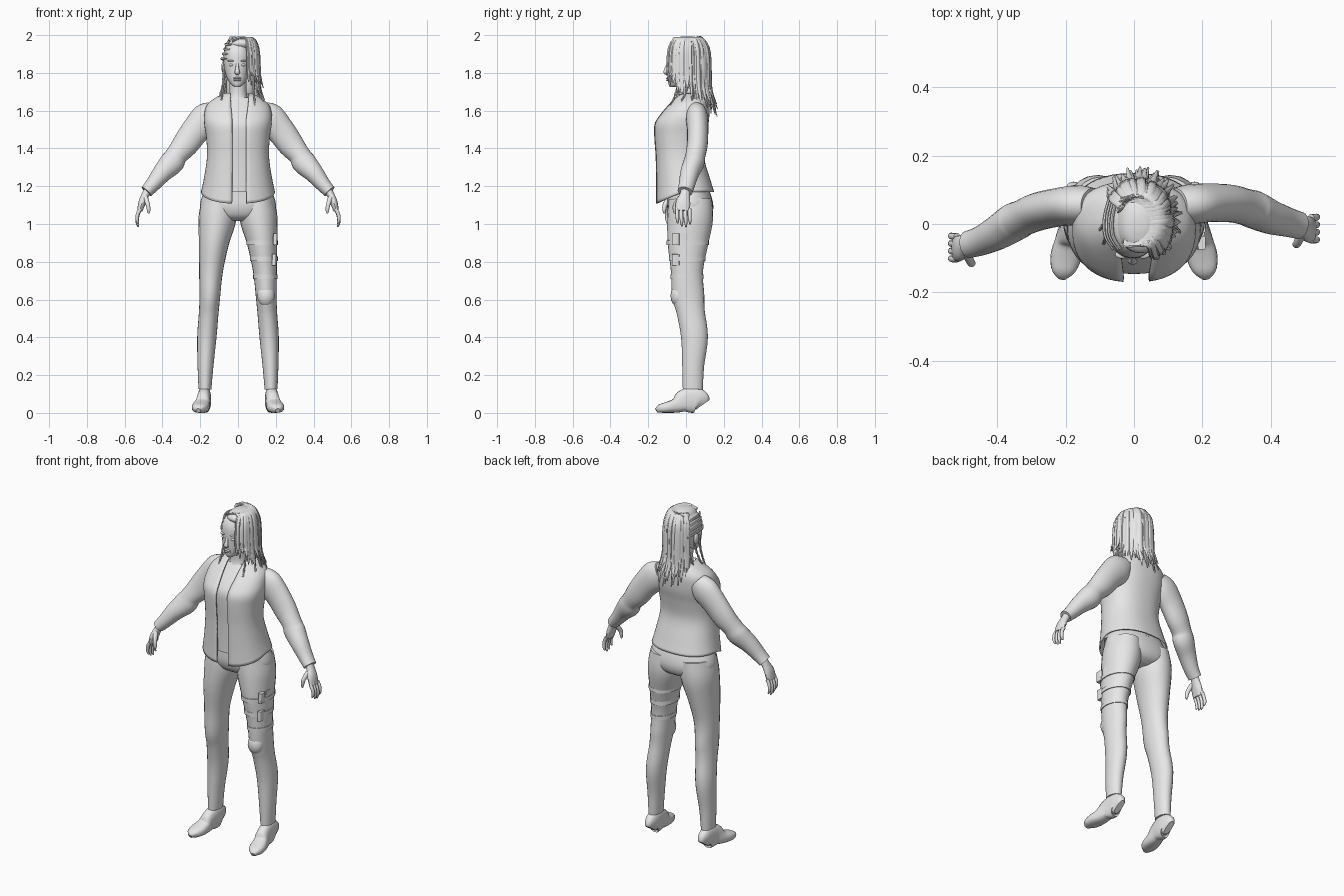
import bpy
import bmesh
import math
import random
from mathutils import Vector

random.seed(4)
default = bpy.data.objects.get("Cube")
if default:
    bpy.data.objects.remove(default, do_unlink=True)

grey = bpy.data.materials.new("plain grey")
grey.use_nodes = True
grey.diffuse_color = (0.8, 0.8, 0.8, 1)
grey.node_tree.nodes["Principled BSDF"].inputs["Base Color"].default_value = grey.diffuse_color
parts = []


def smooth(rows, steps):
    """Catmull-Rom interpolation through rows of numbers."""
    result = []
    last = len(rows) - 1
    for i in range(last):
        a, b, c, d = rows[max(i - 1, 0)], rows[i], rows[i + 1], rows[min(i + 2, last)]
        for k in range(steps):
            t = k / steps
            result.append([q + t * (r - p) / 2 + t * t * (p - 2.5 * q + 2 * r - s / 2)
                           + t ** 3 * (1.5 * (q - r) + (s - p) / 2)
                           for p, q, r, s in zip(a, b, c, d)])
    result.append(list(rows[-1]))
    return result


def oval(t, power):
    def bend(v):
        return math.copysign(abs(v) ** (2 / power), v)
    return bend(math.sin(t)), -bend(math.cos(t))


def stack(rows, power=2.2, sides=32, steps=4):
    """Horizontal rings from rows of height, x limits and y limits."""
    rings = []
    for z, left, right, front, back in smooth(rows, steps):
        ring = []
        for i in range(sides):
            u, v = oval(math.tau * i / sides, power)
            ring.append(Vector(((left + right) / 2 + u * (right - left) / 2,
                                (front + back) / 2 + v * (back - front) / 2, z)))
        rings.append(ring)
    return rings


def tube(rows, across=(0, 1, 0), sides=16, steps=4, power=2):
    """Rings square to a path; rows hold a point, a depth and a width along 'across'."""
    rows = smooth(rows, steps)
    points = [Vector(r[:3]) for r in rows]
    rings = []
    for i, row in enumerate(rows):
        along = (points[min(i + 1, len(rows) - 1)] - points[max(i - 1, 0)]).normalized()
        wide = Vector(across)
        wide = (wide - along * wide.dot(along)).normalized()
        deep = wide.cross(along)
        ring = []
        for k in range(sides):
            u, v = oval(math.tau * k / sides, power)
            ring.append(points[i] + deep * row[3] * u + wide * row[4] * v)
        rings.append(ring)
    return rings


def build(name, shells, closed=True):
    bm = bmesh.new()
    for rings in shells:
        loops = [[bm.verts.new(p) for p in ring] for ring in rings]
        count = len(loops[0])
        for low, high in zip(loops, loops[1:]):
            for i in range(count if closed else count - 1):
                j = (i + 1) % count
                bm.faces.new((low[i], low[j], high[j], high[i]))
        if closed:
            bm.faces.new(loops[0])
            bm.faces.new(loops[-1])
    bmesh.ops.recalc_face_normals(bm, faces=bm.faces)
    mesh = bpy.data.meshes.new(name)
    bm.to_mesh(mesh)
    bm.free()
    mesh.materials.append(grey)
    obj = bpy.data.objects.new(name, mesh)
    bpy.context.collection.objects.link(obj)
    parts.append(obj)
    return obj


def ball(center, size):
    x, y, z = center
    rows = []
    for i in range(9):
        t = math.pi * (0.02 + 0.96 * i / 8)
        w, h = math.sin(t), -math.cos(t)
        rows.append((z + h * size[2], x - w * size[0], x + w * size[0],
                     y - w * size[1], y + w * size[1]))
    return stack(rows, 2, 14, 1)


# Open jacket body and the shirt beneath it: height, half width, front, back
torso = [(1.17, .192, -.155, .145), (1.25, .175, -.155, .12), (1.36, .16, -.158, .09),
         (1.46, .165, -.165, .1), (1.53, .175, -.163, .115), (1.58, .175, -.132, .12),
         (1.63, .16, -.09, .12), (1.67, .11, -.055, .11), (1.69, .065, -.035, .095)]
sheet = []
for z, half, front, back in smooth(torso, 4):
    widen = 1 + max(0, z - 1.56) * 4
    start = math.asin(min(.9, .045 * widen / half)) * .75
    end = math.tau - math.asin(min(.9, .032 * widen / half)) * .7
    ring = []
    for i in range(49):
        t = start + (end - start) * i / 48
        u, v = oval(t, 2.35)
        drop = .062 * max(0, math.cos(t)) * max(0, (1.36 - z) / .19)
        ring.append(Vector((u * half, (front + back) / 2 + v * (back - front) / 2, z - drop)))
    sheet.append(ring)
jacket = build("jacket", [sheet], closed=False)
thick = jacket.modifiers.new("cloth", 'SOLIDIFY')
thick.thickness = .008
thick.offset = 0
build("shirt", [stack([(z, .018 - w, w - .018, f + .02, b - .018) for z, w, f, b in torso[:-1]])])

# Trousers
build("trouser_seat", [stack([(1.25, -.14, .14, -.1, .09), (1.16, -.185, .185, -.1, .13),
                              (1.09, -.2, .2, -.1, .145), (1.04, -.16, .16, -.08, .13),
                              (1.015, -.07, .07, -.04, .09)])])
leg = [(.1, .022, 1.13, .09, .115), (.109, .022, 1.03, .1, .121), (.128, .01, .9, .08, .108),
       (.143, .005, .75, .063, .085), (.149, .012, .62, .055, .085), (.155, .026, .53, .052, .074),
       (.165, .045, .4, .051, .071), (.172, .038, .25, .042, .058), (.175, .036, .125, .034, .053)]
for side, label in ((1, "left"), (-1, "right")):
    build(label + "_trouser_leg", [tube([(side * x, y, z, a, b) for x, y, z, a, b in leg], sides=24)])

# Thigh straps, pockets and knee pad on the left leg
straps = []
for x, y, z, a, b in smooth(leg[2:5], 5)[:8:3]:
    straps.append(tube([(x, y, z + .012, a + .004, b + .004), (x, y, z - .012, a + .004, b + .004)],
                       sides=24, steps=1))
build("thigh_straps", straps)
pockets = []
for z, x in ((.92, .198), (.81, .192)):
    for y in (-.055, -.005):
        pockets.append(tube([(x, y, z + .03, .011, .02), (x - .002, y, z - .03, .011, .02)],
                            steps=1, power=6))
build("thigh_pockets", pockets)
build("knee_pad", [ball((.148, -.04, .62), (.047, .042, .06))])

# Heeled shoes: distance forward, sideways position, half width, height
shoe = [(.088, .177, .018, .085), (.07, .177, .032, .125), (.03, .178, .035, .138),
        (-.015, .183, .036, .12), (-.05, .19, .041, .08), (-.095, .199, .045, .06),
        (-.135, .207, .035, .046), (-.157, .21, .012, .024)]
for side, label in ((1, "left"), (-1, "right")):
    build(label + "_shoe", [tube([(side * x, y, h / 2, h / 2, w) for y, x, w, h in shoe],
                                 across=(1, 0, 0), sides=20, power=2.6)])

# Sleeves and hands; the right arm reaches further forward
sleeve = [(.12, .055, 1.595, .06, .05), (.165, .058, 1.56, .083, .058), (.225, .062, 1.495, .075, .056),
          (.28, .06, 1.42, .069, .055), (.325, .05, 1.365, .058, .053), (.35, .042, 1.325, .064, .055),
          (.4, .02, 1.272, .052, .05), (.45, .005, 1.21, .04, .043), (.485, -.005, 1.172, .034, .04)]
palm = [(.47, -.002, 1.19, .024, .025), (.49, -.006, 1.155, .02, .027),
        (.507, -.015, 1.115, .02, .038), (.52, -.018, 1.07, .014, .038)]
thumb = [(.49, -.03, 1.14, .014, .014), (.478, -.055, 1.105, .012, .013),
         (.473, -.06, 1.075, .01, .01), (.473, -.06, 1.055, .004, .004)]
for side, label in ((1, "left"), (-1, "right")):
    def place(rows):
        reach = 0 if side > 0 else .055
        return [(side * x, y - reach * min(1, max(0, (x - .15) / .3)), z, a, b)
                for x, y, z, a, b in rows]
    build(label + "_sleeve", [tube(place(sleeve), sides=24)])
    shells = [tube(place(palm)), tube(place(thumb), sides=10)]
    for i, length in enumerate((.8, .95, 1, .85)):
        y = .013 - .02 * (3 - i) + .002 * i
        finger = [(.517, y, 1.08, .01, .01), (.531, y, 1.08 - .035 * length, .01, .01),
                  (.534, y + .002, 1.08 - .07 * length, .009, .009),
                  (.527, y + .003, 1.08 - .096 * length, .004, .004)]
        shells.append(tube(place(finger), sides=10))
    build(label + "_hand", shells)

# Neck, head and face
build("neck", [stack([(1.6, -.075, .075, -.07, .09), (1.645, -.062, .062, -.05, .08),
                      (1.69, -.046, .046, -.035, .065), (1.79, -.045, .045, -.04, .06)])])
skull = [(1.726, .016, -.086, -.05), (1.74, .034, -.093, 0), (1.77, .053, -.097, .04),
         (1.81, .066, -.099, .075), (1.86, .073, -.1, .09), (1.91, .071, -.095, .09),
         (1.95, .055, -.072, .07), (1.977, .02, -.03, .03)]
build("head", [stack([(z, -w - .004, w - .004, f, b) for z, w, f, b in skull])])
build("nose", [tube([(-.004, -.095, 1.85, .006, .007), (-.004, -.104, 1.825, .009, .009),
                     (-.004, -.109, 1.803, .01, .014), (-.004, -.1, 1.793, .005, .01)],
                    across=(1, 0, 0), sides=12)])
build("lips", [ball((-.004, -.095, z), (.021, .01, .006)) for z in (1.762, 1.772)])
build("eyes", [ball((x - .004, -.086, 1.842), (.014, .012, .008)) for x in (-.03, .03)])
build("eyebrows", [ball((x - .004, -.089, 1.864), (.02, .012, .005)) for x in (-.031, .031)])
build("ears", [ball((x - .004, .012, 1.83), (.011, .022, .033)) for x in (-.073, .073)])

# Hair swept over to the left, shaved on the right
build("hair_cap", [stack([(1.64, -.06, .075, .07, .12), (1.7, -.06, .085, .04, .118),
                          (1.78, -.062, .097, .035, .122), (1.86, -.065, .1, .02, .122),
                          (1.915, -.06, .1, -.05, .118), (1.955, -.05, .09, -.085, .1),
                          (1.982, -.03, .066, -.06, .07), (1.993, 0, .035, -.02, .03)])])
locks = []
for i in range(54):
    a = math.radians(-62 + 207 * i / 53 + random.uniform(-3, 3))
    c, s = math.cos(a), math.sin(a)
    puff = random.uniform(.96, 1.06)
    back = max(0, min(1, (s + .75) / 1.4))
    end = 1.75 - .15 * back + random.uniform(-.03, .05)
    flare = 1 + .15 * back + random.uniform(-.08, .15)
    thin, wide = .006, random.uniform(.009, .015)
    locks.append(tube([(-.035 + .01 * c, .07 * s, 1.968, thin, wide),
                       (.012 + .06 * c, .008 + .075 * s, 1.985, thin, wide),
                       (.012 + .09 * c * puff, .008 + .107 * s * puff, 1.935, thin, wide),
                       (.012 + .097 * c * puff, .008 + .117 * s * puff, 1.85, thin, wide),
                       (.012 + .1 * c * puff, .01 + .118 * s * puff, (end + 1.85) / 2, thin, wide),
                       (.012 + .105 * c * flare, .012 + .122 * s * flare, end, .002, .003)],
                      across=(-s, c, 0), sides=8, steps=3))
build("hair_locks", locks)

# Cornrows over the shaved side, and braids falling to the chest
rows = []
for i in range(4):
    z = 1.95 - .025 * i
    x = -.056 - .007 * i
    rows.append(tube([(x + .018, -.075, z, .004, .004), (x - .006, -.035, z, .006, .007),
                      (x - .008, .02, z, .006, .007), (x + .008, .085, z - .015, .005, .006)],
                     across=(0, 0, 1), sides=8))
build("cornrows", rows)
braids = []
for x, y, out, end in ((-.075, -.02, -.02, 1.61), (-.07, .02, -.045, 1.63), (-.06, .07, -.05, 1.6),
                       (.08, -.03, .01, 1.62), (.09, .03, .045, 1.65)):
    path = []
    for k in range(17):
        t = k / 16
        r = (.009 if k % 2 else .006) * (1 - .5 * t)
        path.append((x + out * t * t, y - .055 * t * t, 1.84 + (end - 1.84) * t, r, r))
    braids.append(tube(path, sides=8, steps=2))
build("braids", braids)

# Smooth shading with sharp edges kept
bpy.ops.object.select_all(action='DESELECT')
for obj in parts:
    obj.select_set(True)
bpy.context.view_layer.objects.active = parts[0]
bpy.ops.object.shade_smooth_by_angle(angle=math.radians(40))
